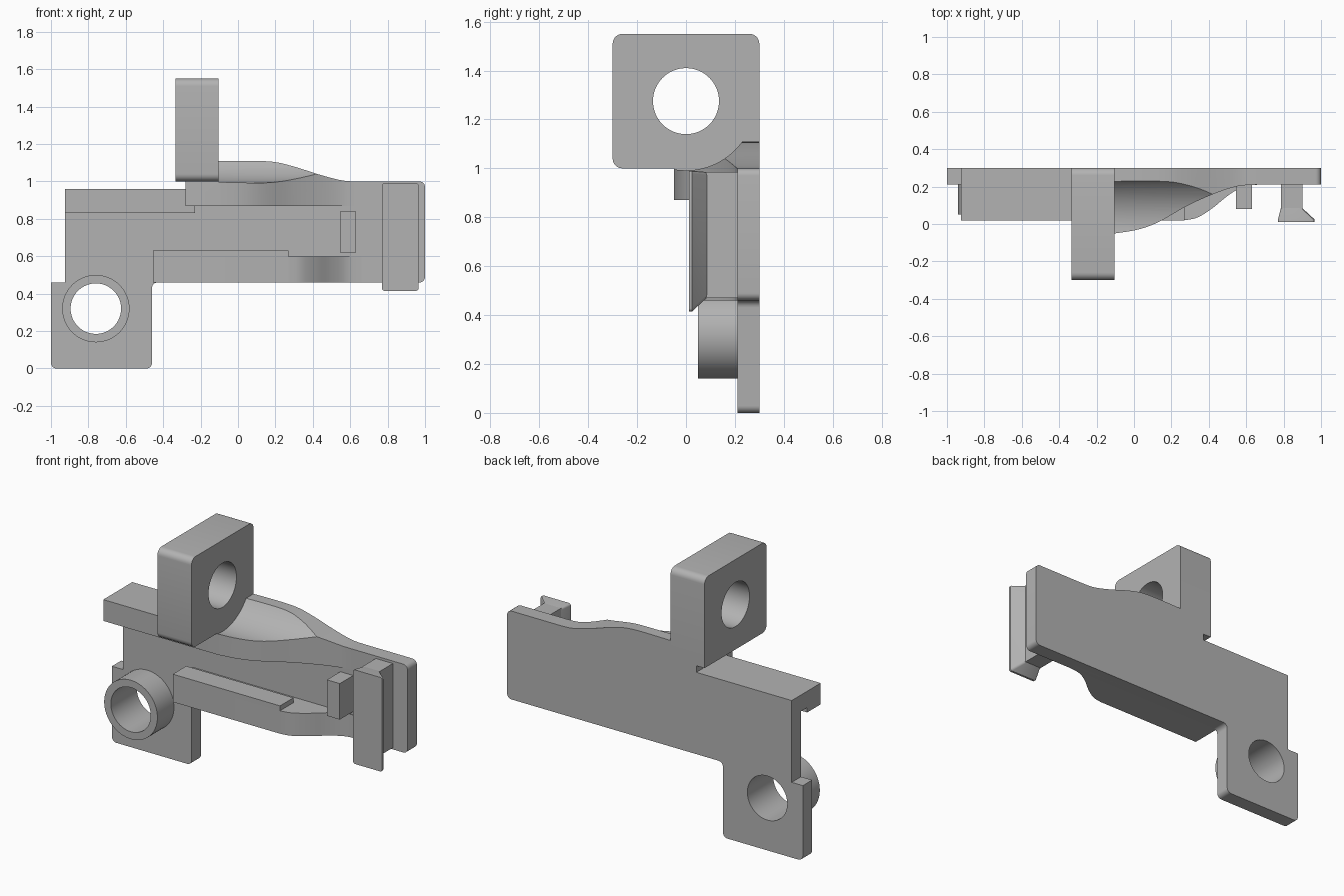
import bpy, bmesh, math
from mathutils import Vector

if "Cube" in bpy.data.objects:
    bpy.data.objects.remove(bpy.data.objects["Cube"], do_unlink=True)

grey = bpy.data.materials.new("plain_grey")
grey.use_nodes = True
COLOUR = (0.45, 0.45, 0.45, 1)
grey.diffuse_color = COLOUR
grey.node_tree.nodes["Principled BSDF"].inputs["Base Color"].default_value = COLOUR

PLACE = {"x": lambda u, v, t: (t, u, v),
         "y": lambda u, v, t: (u, t, v),
         "z": lambda u, v, t: (u, v, t)}


def finish(name, bm):
    bmesh.ops.recalc_face_normals(bm, faces=bm.faces)
    mesh = bpy.data.meshes.new(name)
    bm.to_mesh(mesh)
    bm.free()
    mesh.materials.append(grey)
    obj = bpy.data.objects.new(name, mesh)
    bpy.context.collection.objects.link(obj)
    return obj


def prism(name, axis, outline, start, end):
    """Extrude a flat outline along one axis."""
    bm = bmesh.new()
    rings = [[bm.verts.new(PLACE[axis](u, v, t)) for u, v in outline] for t in (start, end)]
    n = len(outline)
    for ring in rings:
        bm.faces.new(ring)
    for i in range(n):
        j = (i + 1) % n
        bm.faces.new((rings[0][i], rings[0][j], rings[1][j], rings[1][i]))
    return finish(name, bm)


def rounded(corners, steps=6):
    """Outline from (u, v, radius) corners."""
    out = []
    for i, (u, v, r) in enumerate(corners):
        p = Vector((u, v))
        if r == 0:
            out.append((u, v))
            continue
        a = p + (Vector(corners[i - 1][:2]) - p).normalized() * r
        b = p + (Vector(corners[(i + 1) % len(corners)][:2]) - p).normalized() * r
        centre = a + b - p
        for k in range(steps + 1):
            t = k / steps * math.pi / 2
            q = centre + (a - centre) * math.cos(t) + (b - centre) * math.sin(t)
            out.append((q.x, q.y))
    return out


def smooth_path(pts, steps=5):
    """Smooth curve through the points."""
    p = [Vector(q) for q in pts]
    p = [p[0]] + p + [p[-1]]
    out = []
    for a, b, c, d in zip(p, p[1:], p[2:], p[3:]):
        for k in range(steps):
            t = k / steps
            q = (2 * b + (c - a) * t + (2 * a - 5 * b + 4 * c - d) * t ** 2
                 + (3 * b - a - 3 * c + d) * t ** 3) / 2
            out.append((q.x, q.y))
    return out + [tuple(pts[-1])]


def circle(u, v, r, n=64):
    return [(u + r * math.cos(2 * math.pi * i / n), v + r * math.sin(2 * math.pi * i / n))
            for i in range(n)]


def box(name, x, y, z):
    return prism(name, "z", [(x[0], y[0]), (x[1], y[0]), (x[1], y[1]), (x[0], y[1])], *z)


def cut(obj, cutter, operation="DIFFERENCE"):
    mod = obj.modifiers.new("cut", "BOOLEAN")
    mod.operation, mod.object, mod.solver = operation, cutter, "EXACT"
    bpy.context.view_layer.objects.active = obj
    bpy.ops.object.modifier_apply(modifier=mod.name)
    bpy.data.objects.remove(cutter, do_unlink=True)


BACK, FACE = 0.30, 0.21
parts = []

# Back plate with lower mounting tab
R = 0.03
plate = prism("back_plate", "y", rounded([
    (-1, 0, R), (-0.46, 0, R), (-0.46, 0.46, R), (1, 0.46, R), (1, 1, R),
    (-0.28, 1, 0), (-0.28, 0.96, 0), (-0.925, 0.96, 0), (-0.925, 0.46, 0), (-1, 0.46, 0)]),
    FACE, BACK)
cut(plate, prism("bore", "y", circle(-0.76, 0.32, 0.135), 0, 0.5))

# Tube standing on the tab
tube = prism("tab_tube", "y", circle(-0.76, 0.32, 0.18), 0.05, FACE + 0.02)
cut(tube, prism("bore", "y", circle(-0.76, 0.32, 0.135), 0, 0.5))

# Upper left rail with a shallow lip underneath
upper = prism("upper_rail", "x", [
    (BACK, 0.96), (0.02, 0.96), (0.02, 0.83), (0.15, 0.83), (0.15, 0.86), (BACK, 0.86)],
    -0.925, -0.23)

# Swept guide: curved front wall, sloping top, round groove
front = smooth_path([(-0.1, -0.05), (0.02, -0.03), (0.13, 0.01), (0.29, 0.1),
                     (0.45, 0.17), (0.56, 0.203), (0.65, FACE)])
guide = prism("swept_guide", "z", [(-0.28, -0.05)] + front + [(0.65, BACK), (-0.28, BACK)],
              0.87, 1.2)
crest = smooth_path([(-0.105, 1.108), (0.15, 1.108), (0.28, 1.085), (0.44, 1.035),
                     (0.56, 1.005), (0.65, 1.0)])
cut(guide, prism("top_shape", "y", [(-0.5, 0.8), (-0.5, 1), (-0.105, 1)] + crest
                 + [(0.8, 1), (0.8, 0.8)], -0.5, 0.5), "INTERSECT")
cut(guide, prism("groove", "x", circle(0, 1.275, 0.283, 96), -0.105, 1))

# Upright block with cross hole
block = prism("hinge_block", "x", rounded([
    (-0.3, 1, 0.04), (BACK, 1, 0), (BACK, 1.55, 0.04), (-0.3, 1.55, 0.04)]), -0.335, -0.105)
cut(block, prism("bore", "x", circle(0, 1.275, 0.135), -1, 1))

# Lower rail, its curved end and raised lip
sweep = smooth_path([(0.27, 0.02), (0.34, 0.035), (0.42, 0.085), (0.5, 0.15),
                     (0.58, 0.197), (0.66, FACE)])
lower = prism("lower_rail", "z", [(-0.455, 0.02)] + sweep + [(0.66, 0.25), (-0.455, 0.25)],
              0.46, 0.6)
lip = box("lower_lip", (-0.455, 0.27), (0.02, 0.15), (0.59, 0.63))

# Stop peg
peg = box("stop_peg", (0.545, 0.632), (0.08, 0.25), (0.62, 0.84))

# Flared catch at the end
stem = box("catch_stem", (0.785, 0.9), (0.08, 0.25), (0.47, 0.985))
bm = bmesh.new()
loops = []
for y, x0, x1, z0, z1 in ((0.085, 0.785, 0.9, 0.47, 0.985), (0.025, 0.77, 0.965, 0.415, 0.99),
                          (0.012, 0.77, 0.965, 0.415, 0.99)):
    loops.append([bm.verts.new((u, y, v)) for u, v in rounded([
        (x0, z0, 0.012), (x1, z0, 0.012), (x1, z1, 0.012), (x0, z1, 0.012)], 3)])
bm.faces.new(loops[0])
bm.faces.new(loops[-1])
for a, b in zip(loops, loops[1:]):
    for i in range(len(a)):
        j = (i + 1) % len(a)
        bm.faces.new((a[i], a[j], b[j], b[i]))
catch = finish("catch_flare", bm)

# Smooth the curved faces, keep the edges sharp
bpy.ops.object.select_all(action="DESELECT")
for obj in (plate, tube, upper, guide, block, lower, lip, peg, stem, catch):
    obj.select_set(True)
bpy.context.view_layer.objects.active = plate
bpy.ops.object.shade_smooth_by_angle(angle=math.radians(30))
